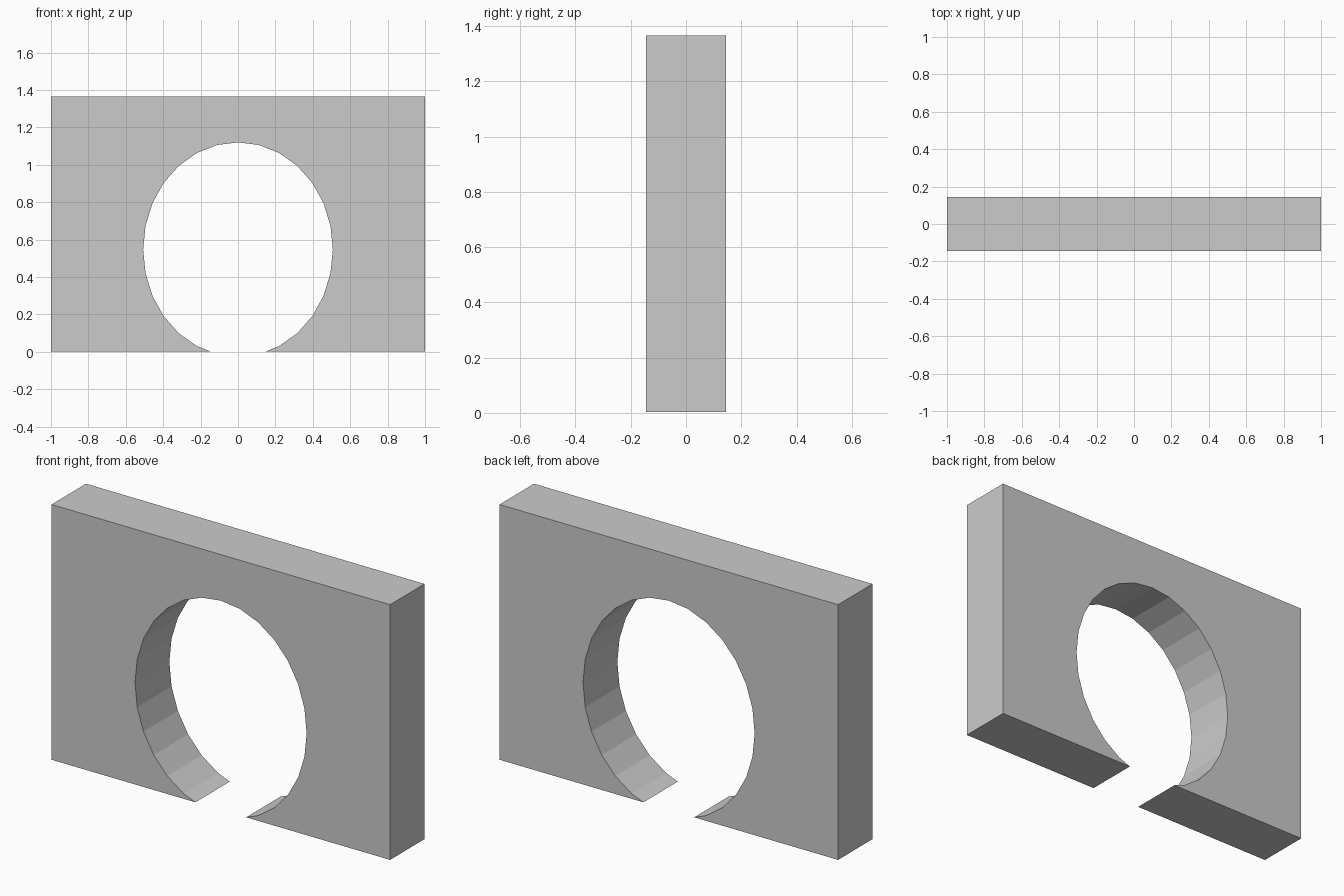
import bpy, bmesh, math

if "Cube" in bpy.data.objects:
    bpy.data.objects.remove(bpy.data.objects["Cube"])

HALF_W, HALF_D, BOTTOM, TOP = 1.0, 0.145, 0.003, 1.366
RX, RZ, CZ, SIDES = 0.507, 0.573, 0.547, 28


def arc_point(i):
    a = 2 * math.pi * i / SIDES
    return RX * math.sin(a), CZ + RZ * math.cos(a)


# Faceted oval opening, cut off flat by the floor
arc = [arc_point(i) for i in range(-12, 13)]
x0, z0 = arc_point(12)
x1, z1 = arc_point(13)
foot = x0 + (x1 - x0) * (z0 - BOTTOM) / (z0 - z1)
profile = ([(-HALF_W, BOTTOM), (-foot, BOTTOM)] + arc +
           [(foot, BOTTOM), (HALF_W, BOTTOM), (HALF_W, TOP), (-HALF_W, TOP)])

# Wall: extrude the profile through its depth
bm = bmesh.new()
face = bm.faces.new([bm.verts.new((x, -HALF_D, z)) for x, z in profile])
result = bmesh.ops.extrude_face_region(bm, geom=[face], use_keep_orig=True)
moved = [g for g in result["geom"] if isinstance(g, bmesh.types.BMVert)]
bmesh.ops.translate(bm, verts=moved, vec=(0, 2 * HALF_D, 0))
bmesh.ops.recalc_face_normals(bm, faces=bm.faces)
mesh = bpy.data.meshes.new("arched_wall")
bm.to_mesh(mesh)
bm.free()
wall = bpy.data.objects.new("arched_wall", mesh)
bpy.context.collection.objects.link(wall)
